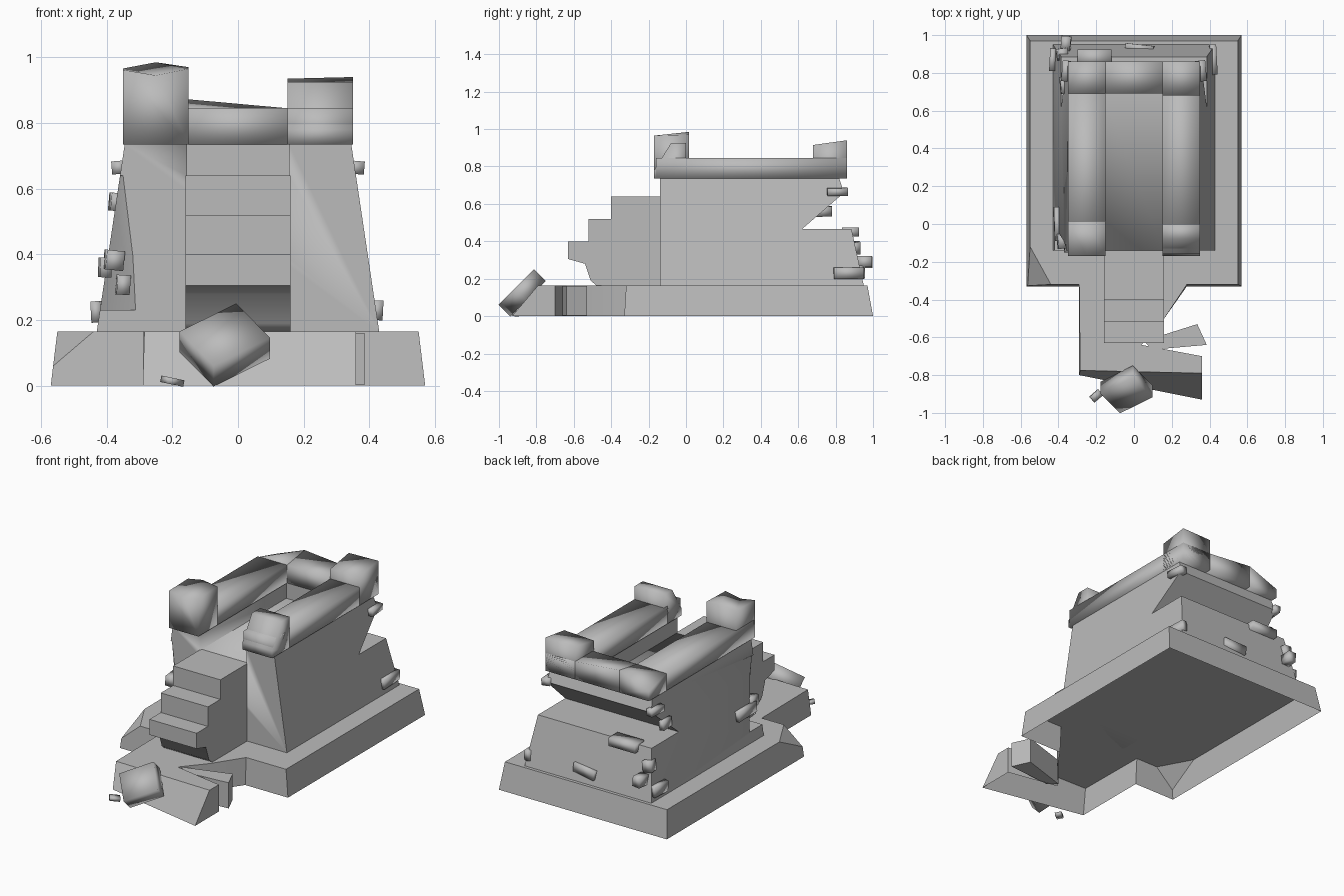
import bpy
import bmesh
from math import radians
from mathutils import Matrix, Vector

if "Cube" in bpy.data.objects:
    bpy.data.objects.remove(bpy.data.objects["Cube"])

stone = bpy.data.materials.new("grey stone")
stone.use_nodes = True
stone.diffuse_color = (0.5, 0.5, 0.5, 1)
stone.node_tree.nodes["Principled BSDF"].inputs["Base Color"].default_value = (0.5, 0.5, 0.5, 1)


def finish(name, bm, angle):
    bmesh.ops.recalc_face_normals(bm, faces=bm.faces)
    mesh = bpy.data.meshes.new(name)
    bm.to_mesh(mesh)
    bm.free()
    mesh.materials.append(stone)
    obj = bpy.data.objects.new(name, mesh)
    bpy.context.collection.objects.link(obj)
    activate(obj)
    bpy.ops.object.shade_smooth_by_angle(angle=radians(angle))
    return obj


def activate(obj):
    bpy.ops.object.select_all(action='DESELECT')
    obj.select_set(True)
    bpy.context.view_layer.objects.active = obj


def loft(name, first, second, angle=30):
    """Solid between two matching loops of points."""
    bm = bmesh.new()
    a = [bm.verts.new(p) for p in first]
    b = [bm.verts.new(p) for p in second]
    bm.faces.new(a)
    bm.faces.new(b)
    for i in range(len(a)):
        j = (i + 1) % len(a)
        bm.faces.new((a[i], a[j], b[j], b[i]))
    return finish(name, bm, angle)


def side_profile(name, profile, x0, x1, angle=30):
    """Side profile of (y, z) points swept across the width."""
    return loft(name, [(x0, y, z) for y, z in profile], [(x1, y, z) for y, z in profile], angle)


def block(name, x, y, z, tops=None, angle=30):
    """Box from ranges; tops gives a height for each upper corner."""
    corners = [(x[0], y[0]), (x[1], y[0]), (x[1], y[1]), (x[0], y[1])]
    tops = tops or [z[1]] * 4
    return loft(name, [(*c, z[0]) for c in corners], [(*c, t) for c, t in zip(corners, tops)], angle)


def brick(name, at, size, turn):
    """Loose block turned about z, then y, then x."""
    bm = bmesh.new()
    bmesh.ops.create_cube(bm, size=1)
    rot = Matrix.Identity(4)
    for a, axis in zip(turn, "XYZ"):
        rot = rot @ Matrix.Rotation(radians(a), 4, axis)
    bm.transform(Matrix.Translation(Vector(at)) @ rot @ Matrix.Diagonal((*size, 1)))
    return finish(name, bm, 180)


def cut(obj, cutter):
    cutter.hide_render = True
    mod = obj.modifiers.new("cut", 'BOOLEAN')
    mod.operation = 'DIFFERENCE'
    mod.solver = 'EXACT'
    mod.object = cutter
    activate(obj)
    bpy.ops.object.modifier_apply(modifier=mod.name)
    bpy.data.objects.remove(cutter)


DECK = 0.165   # top of the plinth
BAND = 0.735   # underside of the parapet

# Plinth: shell open below, with one chipped corner
low = [(-.57, 1), (-.57, -.12), (-.57, -.33), (-.44, -.33), (-.29, -.33), (-.29, -.8), (.36, -.93),
       (.36, -.7), (.04, -.64), (.16, -.5), (.28, -.33), (.57, -.33), (.57, 1)]
high = [(-.55, .97), (-.55, -.12), (-.563, -.327), (-.44, -.32), (-.29, -.32), (-.285, -.775), (.36, -.79),
        (.36, -.7), (.04, -.64), (.16, -.5), (.28, -.32), (.55, -.32), (.55, .97)]
CHIP = 2
bm = bmesh.new()
a = [bm.verts.new((x, y, 0)) for x, y in low]
b = [bm.verts.new((x, y, .06 if i == CHIP else DECK)) for i, (x, y) in enumerate(high)]
for i in range(len(a)):
    j = (i + 1) % len(a)
    bm.faces.new((a[i], a[j], b[j], b[i]))
bm.faces.new(b[:CHIP] + b[CHIP + 1:])
bm.faces.new(b[CHIP - 1:CHIP + 2])
finish("plinth", bm, 30)

# Keep: battered walls with a broken recess across the back
profile = [(-.14, DECK), (-.14, BAND), (.82, BAND), (.845, .66), (.62, .465), (.885, .465), (.95, DECK)]


def half_width(z):
    return .43 - .085 * (z - DECK) / (BAND - DECK)


keep = loft("keep", [(-half_width(z), y, z) for y, z in profile],
            [(half_width(z), y, z) for y, z in profile])
cut(keep, block("trench_cutter", (-.155, .155), (-.4, .69), (.64, .9)))

# Crumbled front corner of the keep
cut(keep, loft("corner_cutter", [(-.5, -.2, .23), (-.26, -.2, .23), (-.45, .02, .23)],
               [(-.45, -.2, .64), (-.31, -.2, .64), (-.41, -.05, .64)]))

# Stairs with an undercut, broken foot
side_profile("stairs", [(-.13, .64), (-.4, .64), (-.4, .52), (-.52, .52), (-.52, .4), (-.63, .4),
                        (-.63, .305), (-.54, .28), (-.51, .19), (-.48, DECK), (-.13, DECK)],
             -.16, .16, 60)

# Parapet: two side walls and a crumbling back wall
block("parapet_left", (.15, .35), (-.16, .86), (BAND, .845), angle=100)
block("parapet_right", (-.35, -.15), (-.16, .69), (BAND, .845), angle=100)
block("parapet_back", (-.15, .15), (.69, .86), (BAND, .845), (.845, .845, .845, .872), 100)
block("parapet_corner", (-.35, -.15), (.69, .86), (BAND, .845), (.84, .845, .872, .795), 100)

# Corner towers: one peaked, one split at the front, one slanted at the back
base = [(-.35, BAND), (-.15, BAND)]
loft("tower_front_right",
     [(x, -.17, z) for x, z in base + [(-.15, .965), (-.25, .945), (-.35, .962)]],
     [(x, .015, z) for x, z in base + [(-.15, .97), (-.25, .985), (-.35, .966)]], 100)
side_profile("tower_front_left", [(-.17, BAND), (-.17, .78), (-.08, .925), (0, .925), (0, BAND)],
             .15, .35, 100)
block("tower_back_left", (.15, .35), (.68, .86), (BAND, .94), (.905, .915, .94, .935), 100)

# Bricks sticking out of the walls
wall_bricks = [
    ((.355, .81, .665), (.05, .11, .04), 5),
    ((-.36, .81, .665), (.04, .11, .04), -5),
    ((-.375, .735, .56), (.03, .09, .055), 5),
    ((-.21, .88, .45), (.18, .09, .05), 0),
    ((-.38, .9, .365), (.055, .06, .065), 8),
    ((-.36, .955, .29), (.05, .08, .06), -4),
    ((.03, .93, .235), (.15, .04, .055), -6),
    ((.42, .87, .23), (.035, .16, .06), 3),
    ((-.43, .87, .225), (.03, .12, .065), -3),
    ((-.405, 0, .36), (.035, .18, .06), 2),
    ((-.378, -.09, .382), (.055, .08, .06), 6),
    ((-.35, -.12, .307), (.04, .06, .06), 4),
]
for i, (at, size, turn) in enumerate(wall_bricks):
    brick(f"wall_brick_{i + 1}", at, size, (0, turn, turn))

# Fallen rubble in front
brick("fallen_block", (-.04, -.876, .124), (.21, .09, .18), (-45, -35, 0))
brick("rubble_shard", (-.2, -.91, .014), (.06, .04, .02), (0, 12, 40))
slab = [(.1, -.665), (.385, -.64), (.335, -.53), (.05, -.62)]
loft("rubble_slab", [(x, y, .003) for x, y in slab], [(x, y, .16) for x, y in slab])
